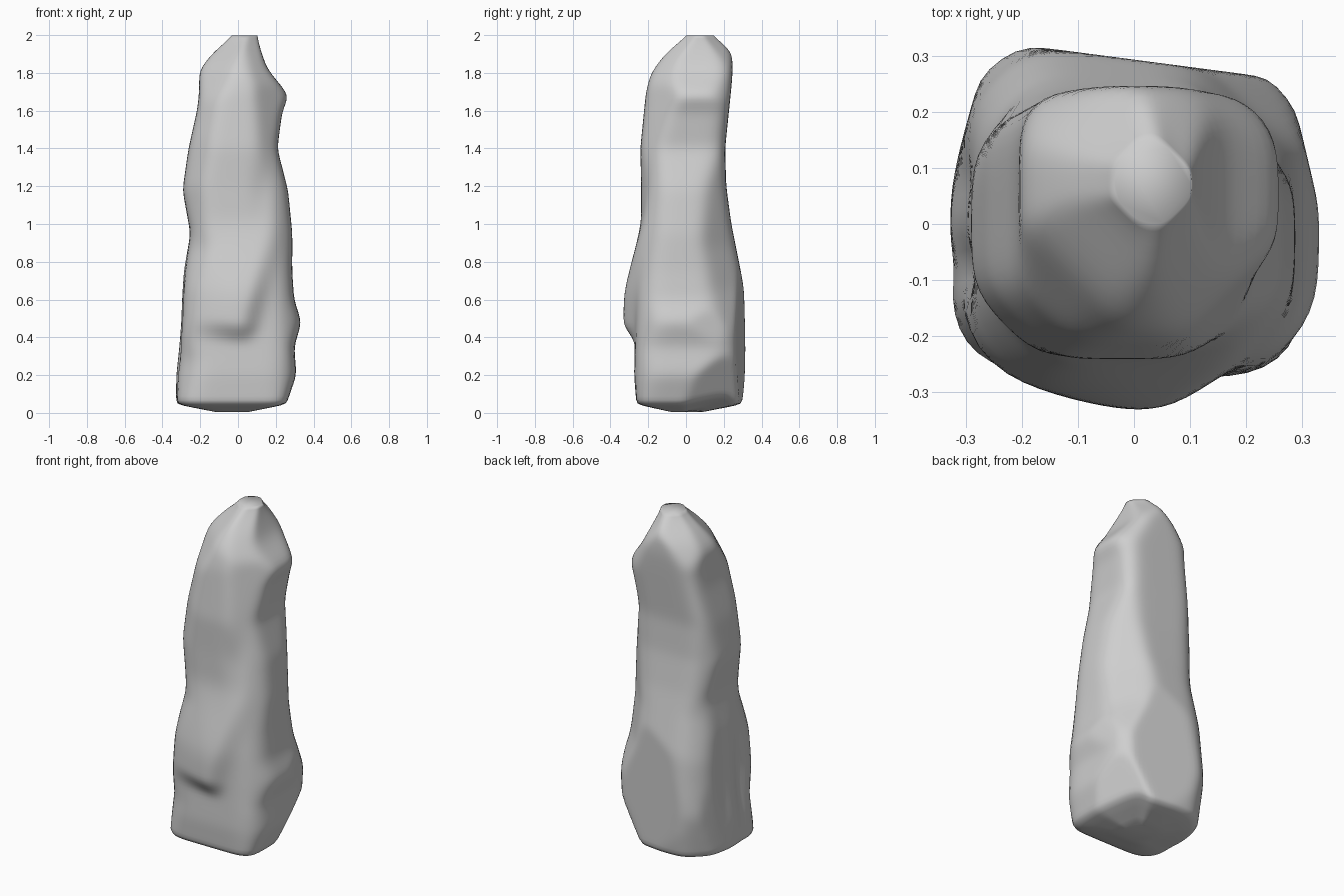
import bpy, bmesh
from math import sin, cos, tau, exp
from mathutils import Vector

cube = bpy.data.objects.get("Cube")
if cube:
    bpy.data.objects.remove(cube)

SEGMENTS, RINGS, SHARPNESS, FOOT, TOP = 80, 90, 16, .045, 2.006

# Outline of the stone along four directions as (height, low, high)
WIDTH = [(FOOT, -.328, .255), (.2, -.328, .31), (.35, -.312, .297), (.48, -.302, .337),
         (.6, -.297, .297), (.75, -.287, .287), (.95, -.252, .288), (1.18, -.294, .265),
         (1.4, -.262, .208), (1.6, -.217, .235), (1.68, -.207, .272), (1.82, -.204, .155),
         (1.92, -.12, .12), (2, -.02, .1)]
DEPTH = [(FOOT, -.262, .295), (.2, -.275, .32), (.4, -.27, .328), (.65, -.265, .31),
         (1, -.237, .24), (1.2, -.237, .213), (1.4, -.242, .207), (1.7, -.212, .238),
         (1.8, -.187, .247), (1.92, -.1, .245), (1.97, -.03, .18), (2, .02, .13)]
RISING = [(FOOT, -.372, .36), (.28, -.342, .354), (.43, -.363, .356), (.65, -.342, .292),
          (.88, -.28, .261), (1.2, -.292, .26), (1.45, -.265, .268), (1.66, -.225, .302),
          (1.84, -.135, .245), (2, .02, .13)]
FALLING = [(FOOT, -.355, .34), (.3, -.36, .384), (.62, -.337, .358), (.88, -.31, .31),
           (1.2, -.275, .297), (1.45, -.24, .297), (1.75, -.2, .28), (1.87, -.13, .215),
           (2, -.03, .09)]
OUTLINES = [(Vector((1, 0)), WIDTH), (Vector((0, 1)), DEPTH),
            (Vector((1, 1)).normalized(), RISING), (Vector((-1, 1)).normalized(), FALLING)]

# Chiselled planes as (normal, distance)
FACETS = [((.13, .99, 0), .29), ((.97, .23, 0), .327), ((-.96, .27, 0), .335),
          ((.52, -.83, .1), .389), ((.8, .42, -.43), .181)]

# Dents as (centre, radii, push)
DENTS = [((-.3, -.08, .4), (.1, .035, .28), (.03, 0, 0)),
         ((-.3, .08, .4), (.1, .04, .3), (.012, 0, 0)),
         ((.14, -.22, 1.2), (.06, .1, .16), (0, .02, 0))]


def edges(table, z):
    """Interpolate the low and high edge at a height."""
    for (za, la, ha), (zb, lb, hb) in zip(table, table[1:]):
        if z <= zb:
            f = max(0, (z - za) / (zb - za))
            return Vector((la + (lb - la) * f, ha + (hb - ha) * f))
    return Vector(table[-1][1:])


def span(table, z):
    """Soften the corners of an outline."""
    return (edges(table, z - .03) + edges(table, z) * 2 + edges(table, z + .03)) / 4


def ease(a, b, value):
    f = min(1, max(0, (value - a) / (b - a)))
    return f * f * (3 - 2 * f)


def chisel(p):
    for normal, distance in FACETS:
        n = Vector(normal)
        over = (p.dot(n) - distance) / n.length
        if over > 0:
            p -= n.normalized() * over
    return p


def sculpt(p):
    # Overhanging slab low on the front, with a slanted right edge
    if p.y < 0:
        edge = .03 + .26 * (p.z - .45)
        slab = ease(.36, .48, p.z + .12 * p.x) * (1 - ease(.55, 1.08, p.z))
        slab *= 1 - ease(edge - .02, edge + .1, p.x)
        slab *= ease(-.34, .02, p.x)
        p.y -= .064 * slab * ease(0, .2, -p.y)
    for centre, radii, push in DENTS:
        d = sum(((a - c) / r) ** 2 for a, c, r in zip(p, centre, radii))
        p += Vector(push) * exp(-d)
    return p


# Stack rounded eight-sided rings
bm = bmesh.new()
rings = []
for i in range(RINGS + 1):
    z = FOOT + (TOP - FOOT) * i / RINGS
    middle = Vector((sum(span(WIDTH, z)) / 2, sum(span(DEPTH, z)) / 2))
    sides = []
    for axis, table in OUTLINES:
        low, high = span(table, z)
        sides += [(axis, high - middle.dot(axis)), (-axis, middle.dot(axis) - low)]
    ring = []
    for k in range(SEGMENTS):
        ray = Vector((cos(tau * k / SEGMENTS), sin(tau * k / SEGMENTS)))
        total = sum(max(0, ray.dot(axis) / reach) ** SHARPNESS for axis, reach in sides)
        p = middle + ray * total ** (-1 / SHARPNESS)
        ring.append(bm.verts.new(sculpt(chisel(p.to_3d() + Vector((0, 0, z))))))
    rings.append(ring)

# Blunt point underneath
tip = Vector((-.03, 0, -.012))
for f in (.08, .3, .55, .8):
    rings.insert(0, [bm.verts.new(v.co.lerp(tip, f)) for v in rings[-1 - RINGS]])

for low, high in zip(rings, rings[1:]):
    for k in range(SEGMENTS):
        j = (k + 1) % SEGMENTS
        bm.faces.new((low[k], low[j], high[j], high[k]))
bm.faces.new(rings[0][::-1])
bm.faces.new(rings[-1])

# Weather the chisel marks
for _ in range(3):
    bmesh.ops.smooth_vert(bm, verts=bm.verts, factor=.5, use_axis_x=True, use_axis_y=True, use_axis_z=True)
bmesh.ops.recalc_face_normals(bm, faces=bm.faces)

mesh = bpy.data.meshes.new("standing_stone")
bm.to_mesh(mesh)
bm.free()
stone = bpy.data.objects.new("standing_stone", mesh)
bpy.context.collection.objects.link(stone)

# Plain grey stone
grey = bpy.data.materials.new("grey_stone")
grey.use_nodes = True
grey.diffuse_color = (.62, .62, .62, 1)
grey.node_tree.nodes["Principled BSDF"].inputs["Base Color"].default_value = (.62, .62, .62, 1)
mesh.materials.append(grey)

bpy.context.view_layer.objects.active = stone
stone.select_set(True)
bpy.ops.object.shade_smooth()
